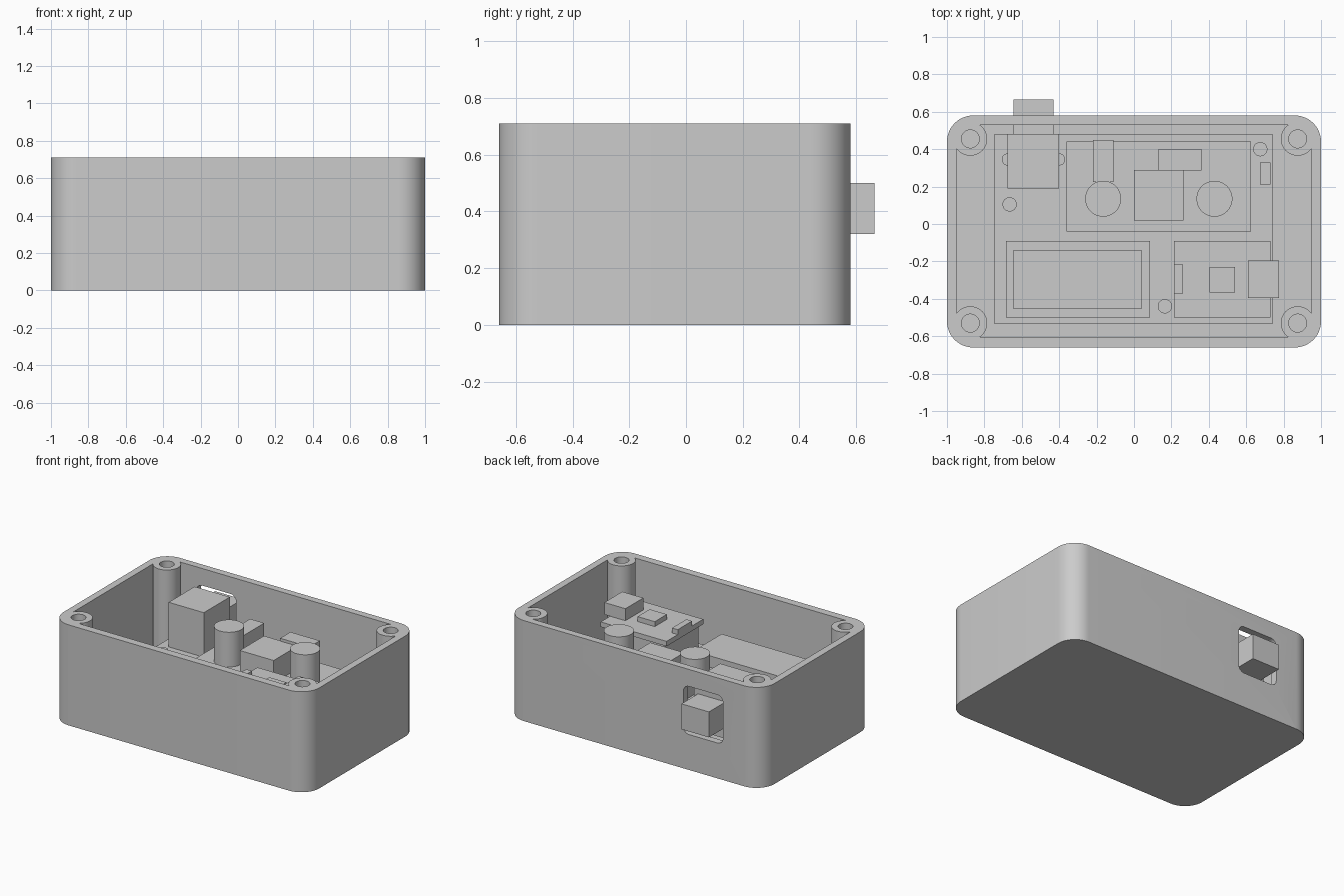
import bpy
import bmesh
import math
from mathutils import Matrix, Vector

if "Cube" in bpy.data.objects:
    bpy.data.objects.remove(bpy.data.objects["Cube"])

grey = bpy.data.materials.new("light grey")
grey.use_nodes = True
GREY = (0.6, 0.6, 0.6, 1)
grey.diffuse_color = GREY
grey.node_tree.nodes["Principled BSDF"].inputs["Base Color"].default_value = GREY


def finish(name, bm):
    bmesh.ops.recalc_face_normals(bm, faces=bm.faces)
    mesh = bpy.data.meshes.new(name)
    bm.to_mesh(mesh)
    bm.free()
    mesh.materials.append(grey)
    ob = bpy.data.objects.new(name, mesh)
    bpy.context.collection.objects.link(ob)
    return ob


def box(name, x, y, z, radius=0, axis=2):
    """Box from three ranges; edges along one axis may be rounded."""
    bm = bmesh.new()
    bmesh.ops.create_cube(bm, size=1)
    for v in bm.verts:
        v.co = Vector([r[0] + (c + 0.5) * (r[1] - r[0]) for c, r in zip(v.co, (x, y, z))])
    if radius:
        edges = [e for e in bm.edges
                 if abs((e.verts[0].co - e.verts[1].co).normalized()[axis]) > 0.9]
        bmesh.ops.bevel(bm, geom=edges, offset=radius, segments=12, profile=0.5,
                        affect='EDGES')
    return finish(name, bm)


def cylinder(name, x, y, r, z):
    bm = bmesh.new()
    bmesh.ops.create_cone(bm, cap_ends=True, segments=48, radius1=r, radius2=r,
                          depth=z[1] - z[0],
                          matrix=Matrix.Translation((x, y, (z[0] + z[1]) / 2)))
    return smooth(finish(name, bm))


def select(ob):
    bpy.ops.object.select_all(action='DESELECT')
    ob.select_set(True)
    bpy.context.view_layer.objects.active = ob


def smooth(ob):
    select(ob)
    bpy.ops.object.shade_smooth_by_angle(angle=math.radians(35))
    return ob


def cut(ob, cutter):
    mod = ob.modifiers.new("cut", 'BOOLEAN')
    mod.operation = 'DIFFERENCE'
    mod.solver = 'EXACT'
    mod.object = cutter
    select(ob)
    bpy.ops.object.modifier_apply(modifier=mod.name)
    bpy.data.objects.remove(cutter)


# Enclosure: rounded tray with four corner screw posts
TOP = 0.71
posts = [(sx * 0.875, y) for sx in (-1, 1) for y in (-0.53, 0.455)]
shell = box("enclosure", (-1, 1), (-0.66, 0.58), (0, TOP), 0.14)
cavity = box("cavity", (-0.95, 0.95), (-0.605, 0.53), (0.05, 0.9), 0.09)
for px, py in posts:
    cut(cavity, cylinder("post", px, py, 0.09, (-0.1, 1)))
cut(shell, cavity)
for px, py in posts:
    cut(shell, cylinder("screw_hole", px, py, 0.048, (0.2, 0.9)))
cut(shell, box("switch_slot", (-0.695, -0.385), (0.45, 0.7), (0.25, 0.59), 0.045, axis=1))
smooth(shell)

# Main circuit board on standoffs with screw heads
BOARD = 0.28
box("main_board", (-0.745, 0.74), (-0.535, 0.48), (BOARD - 0.04, BOARD))
for px, py in ((-0.665, 0.105), (0.675, 0.4), (0.165, -0.44)):
    cylinder("standoff", px, py, 0.06, (0.05, BOARD - 0.04))
    cylinder("board_screw", px, py, 0.038, (BOARD, BOARD + 0.015))
box("small_chip", (0.675, 0.73), (0.21, 0.33), (BOARD, BOARD + 0.04))

# Power switch reaching through the back wall
box("switch_body", (-0.675, -0.4), (0.19, 0.48), (BOARD, 0.595))
box("switch_button", (-0.645, -0.43), (0.48, 0.665), (0.32, 0.5))
for px in (-0.675, -0.4):
    cylinder("switch_lug", px, 0.345, 0.032, (BOARD, 0.32))

# Converter board with capacitors, coil and connectors
CONV = 0.34
box("converter_board", (-0.36, 0.625), (-0.04, 0.44), (BOARD, CONV))
for px in (-0.165, 0.43):
    cylinder("capacitor", px, 0.135, 0.096, (CONV, 0.585))
box("coil", (0, 0.265), (0.02, 0.29), (CONV, 0.5))
box("trimmer", (-0.22, -0.11), (0.225, 0.45), (CONV, 0.5))
box("regulator", (0.13, 0.36), (0.285, 0.4), (CONV, 0.52))

# Low module with a raised cover
box("module_base", (-0.685, 0.085), (-0.5, -0.09), (BOARD, 0.36))
box("module_cover", (-0.645, 0.04), (-0.455, -0.14), (0.36, 0.44))

# Controller board raised on a header
CTRL = 0.48
box("controller_header", (0.24, 0.7), (-0.48, -0.11), (BOARD, CTRL - 0.035))
box("controller_board", (0.215, 0.73), (-0.5, -0.09), (CTRL - 0.035, CTRL))
box("controller_port", (0.61, 0.775), (-0.395, -0.195), (CTRL, 0.565))
box("controller_chip", (0.405, 0.54), (-0.365, -0.23), (CTRL, 0.515))
box("controller_button", (0.215, 0.26), (-0.375, -0.215), (CTRL, 0.515))
